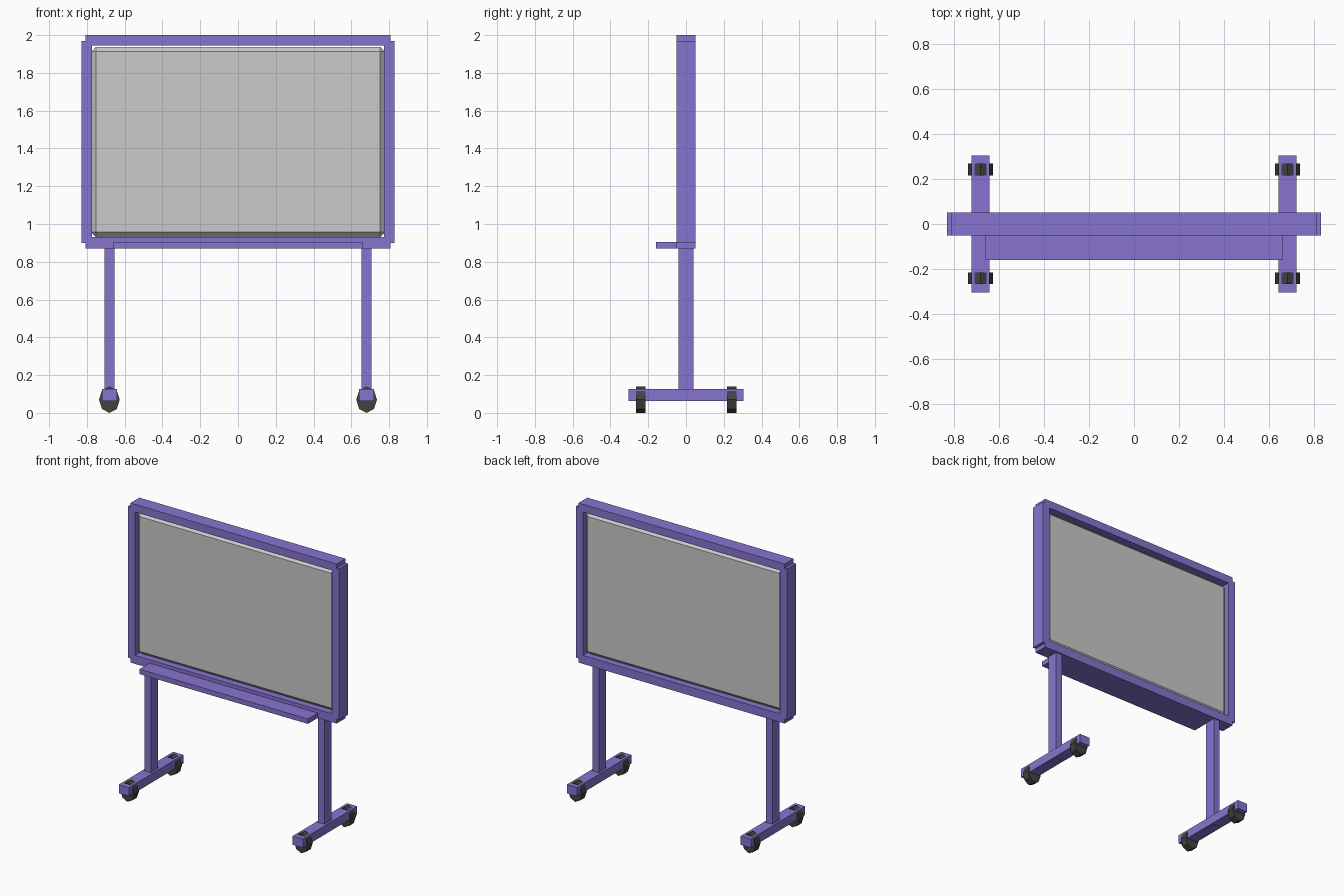
import bpy, bmesh, math
from mathutils import Matrix

if "Cube" in bpy.data.objects:
    bpy.data.objects.remove(bpy.data.objects["Cube"])


def material(name, rgb):
    m = bpy.data.materials.new(name)
    m.diffuse_color = (*rgb, 1.0)
    m.use_nodes = True
    m.node_tree.nodes["Principled BSDF"].inputs["Base Color"].default_value = m.diffuse_color
    return m


purple = material("purple_paint", (0.242, 0.175, 0.63))
grey = material("board_grey", (0.59, 0.59, 0.59))
black = material("wheel_rubber", (0.055, 0.055, 0.052))


def finish(bm, name, mat):
    bmesh.ops.recalc_face_normals(bm, faces=bm.faces)
    me = bpy.data.meshes.new(name)
    bm.to_mesh(me)
    bm.free()
    me.materials.append(mat)
    ob = bpy.data.objects.new(name, me)
    bpy.context.collection.objects.link(ob)
    return ob


def box(name, x, y, z, mat, bevel=0.0):
    """Box from (min, max) ranges, with an optional flat chamfer."""
    bm = bmesh.new()
    bmesh.ops.create_cube(bm, size=1.0)
    for v in bm.verts:
        v.co = [(r[0] + r[1]) / 2 + c * (r[1] - r[0]) for c, r in zip(v.co, (x, y, z))]
    if bevel:
        bmesh.ops.bevel(bm, geom=bm.edges[:], offset=bevel, segments=1,
                        affect='EDGES', profile=0.5)
    return finish(bm, name, mat)


def wheel(name, cx, cy):
    """Eight-sided wheel, slightly taller than wide, axle along y."""
    bm = bmesh.new()
    bmesh.ops.create_cone(bm, cap_ends=True, segments=8, radius1=1, radius2=1, depth=0.052)
    bm.transform(Matrix.Rotation(math.pi / 2, 4, 'X'))
    for v in bm.verts:
        v.co = (cx + v.co.x * 0.055, cy + v.co.y, 0.07 + v.co.z * 0.07)
    return finish(bm, name, mat=black)


# Frame rails and stiles
depth = (-0.05, 0.05)
box("top_rail", (-0.808, 0.808), depth, (1.945, 2.0), purple)
box("bottom_rail", (-0.808, 0.808), depth, (0.87, 0.93), purple)

# Chamfered writing panel
box("board_panel", (-0.778, 0.778), (-0.03, 0.03), (0.931, 1.938), grey, bevel=0.026)

# Pen tray on the front
box("pen_tray", (-0.66, 0.66), (-0.16, -0.05), (0.87, 0.905), purple)

# Mirrored sides: stile, leg, foot and two wheels
for s, side in ((-1, "left"), (1, "right")):
    def span(a, b):
        return tuple(sorted((s * a, s * b)))
    box(side + "_stile", span(0.773, 0.828), depth, (0.90, 1.97), purple)
    box(side + "_leg", span(0.655, 0.706), (-0.04, 0.04), (0.062, 0.875), purple)
    box(side + "_foot", span(0.641, 0.721), (-0.304, 0.304), (0.064, 0.126), purple)
    for y, end in ((-0.24, "front"), (0.242, "back")):
        wheel(f"{side}_{end}_wheel", s * 0.681, y)
